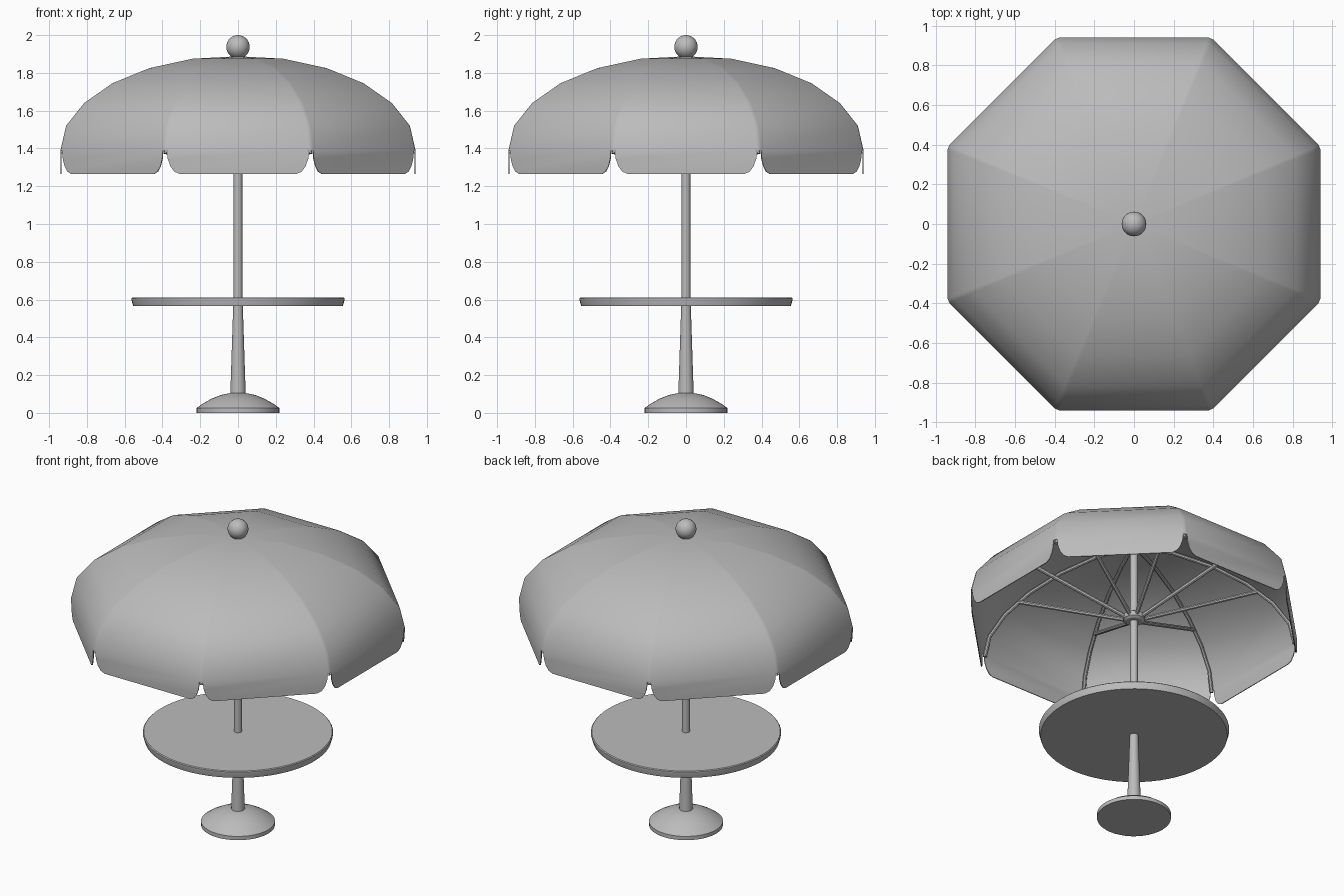
import bpy, bmesh, math
from mathutils import Vector

if "Cube" in bpy.data.objects:
    bpy.data.objects.remove(bpy.data.objects["Cube"], do_unlink=True)

grey = bpy.data.materials.new("plain_grey")
grey.use_nodes = True
grey.diffuse_color = (0.5, 0.5, 0.5, 1)
grey.node_tree.nodes["Principled BSDF"].inputs["Base Color"].default_value = (0.5, 0.5, 0.5, 1)


def smooth(obj, angle=30):
    bpy.ops.object.select_all(action="DESELECT")
    obj.select_set(True)
    bpy.context.view_layer.objects.active = obj
    bpy.ops.object.shade_smooth_by_angle(angle=math.radians(angle))


def finish(name, bm, thickness=0):
    mesh = bpy.data.meshes.new(name)
    bm.to_mesh(mesh)
    bm.free()
    mesh.materials.append(grey)
    obj = bpy.data.objects.new(name, mesh)
    bpy.context.collection.objects.link(obj)
    if thickness:
        bpy.context.view_layer.objects.active = obj
        mod = obj.modifiers.new("thickness", "SOLIDIFY")
        mod.thickness = thickness
        mod.offset = -1
        bpy.ops.object.modifier_apply(modifier=mod.name)
    smooth(obj)
    return obj


def bridge(bm, low, high):
    n = len(low)
    for i in range(n):
        j = (i + 1) % n
        bm.faces.new((low[i], low[j], high[j], high[i]))


def lathe(name, profile, sides):
    """Closed turned part from (radius, height) pairs, bottom to top."""
    bm = bmesh.new()
    rings = []
    for r, z in profile:
        angles = [math.tau * i / sides for i in range(sides)]
        rings.append([bm.verts.new((r * math.cos(a), r * math.sin(a), z)) for a in angles])
    for low, high in zip(rings, rings[1:]):
        bridge(bm, low, high)
    bm.faces.new(rings[0][::-1])
    bm.faces.new(rings[-1])
    return finish(name, bm)


def tube(bm, points, radius, sides=8):
    """Rod along a path lying in a vertical plane through the axis."""
    points = [Vector(p) for p in points]
    side = Vector((-points[-1].y, points[-1].x, 0)).normalized()
    rings = []
    for i, p in enumerate(points):
        along = (points[min(i + 1, len(points) - 1)] - points[max(i - 1, 0)]).normalized()
        up = along.cross(side)
        rings.append([bm.verts.new(p + radius * (side * math.cos(a) + up * math.sin(a)))
                      for a in (math.tau * k / sides for k in range(sides))])
    for low, high in zip(rings, rings[1:]):
        bridge(bm, low, high)
    bm.faces.new(rings[0][::-1])
    bm.faces.new(rings[-1])


# Stand, table and pole
lathe("base", [(0.22, 0), (0.22, 0.025), (0.185, 0.05), (0.14, 0.075),
               (0.09, 0.095), (0.04, 0.105)], 40)
lathe("lower_post", [(0.041, 0.09), (0.025, 0.58)], 24)
lathe("table_top", [(0.555, 0.565), (0.565, 0.6), (0.565, 0.607), (0.56, 0.612)], 64)
lathe("upper_pole", [(0.023, 0.58), (0.023, 1.89)], 20)
lathe("hub", [(0.05, 1.345), (0.065, 1.355), (0.065, 1.385), (0.05, 1.395)], 24)

# Finial ball
bm = bmesh.new()
bmesh.ops.create_uvsphere(bm, u_segments=32, v_segments=16, radius=0.062)
bmesh.ops.translate(bm, verts=bm.verts, vec=(0, 0, 1.938))
finish("finial_ball", bm)

# Eight-panel canopy, profile measured at the middle of a panel
PANELS = 8
STEP = math.tau / PANELS
HALF = math.tan(STEP / 2)
shell = [(0.94, 1.39), (0.91, 1.52), (0.815, 1.64), (0.665, 1.745), (0.47, 1.825), (0.24, 1.875)]


def on_panel(k, out, across, z):
    c, s = math.cos(k * STEP), math.sin(k * STEP)
    return (out * c - across * s, out * s + across * c, z)


bm = bmesh.new()
rings = []
for out, z in shell:
    t = out * (HALF - 0.013)
    rings.append([bm.verts.new(on_panel(k, out, w, z)) for k in range(PANELS) for w in (-t, t)])
for low, high in zip(rings, rings[1:]):
    bridge(bm, low, high)
top = bm.verts.new((0, 0, 1.888))
for i, v in enumerate(rings[-1]):
    bm.faces.new((v, rings[-1][(i + 1) % len(rings[-1])], top))

# Hanging flaps with rounded lower corners
flap = [(0.372, 1.345), (0.358, 1.305), (0.337, 1.277), (0.31, 1.265)]
outline = [(-w, z) for w, z in flap] + flap[::-1]
for k in range(PANELS):
    hem = [bm.verts.new(on_panel(k, 0.94, w, z)) for w, z in outline]
    bm.faces.new([rings[0][2 * k]] + hem + [rings[0][2 * k + 1]])
finish("canopy", bm, 0.005)

# Ribs under the seams and struts from the hub
ribs, struts = bmesh.new(), bmesh.new()
for k in range(PANELS):
    a = (k + 0.5) * STEP
    c, s = math.cos(a), math.sin(a)
    path = [(0.02, 1.865)] + [(out / math.cos(STEP / 2) - 0.018, z - 0.018) for out, z in shell[::-1]]
    tube(ribs, [(r * c, r * s, z) for r, z in path], 0.012)
    tube(struts, [(r * c, r * s, z) for r, z in ((0.05, 1.37), (0.77, 1.685))], 0.013)
finish("canopy_ribs", ribs)
finish("canopy_struts", struts)
